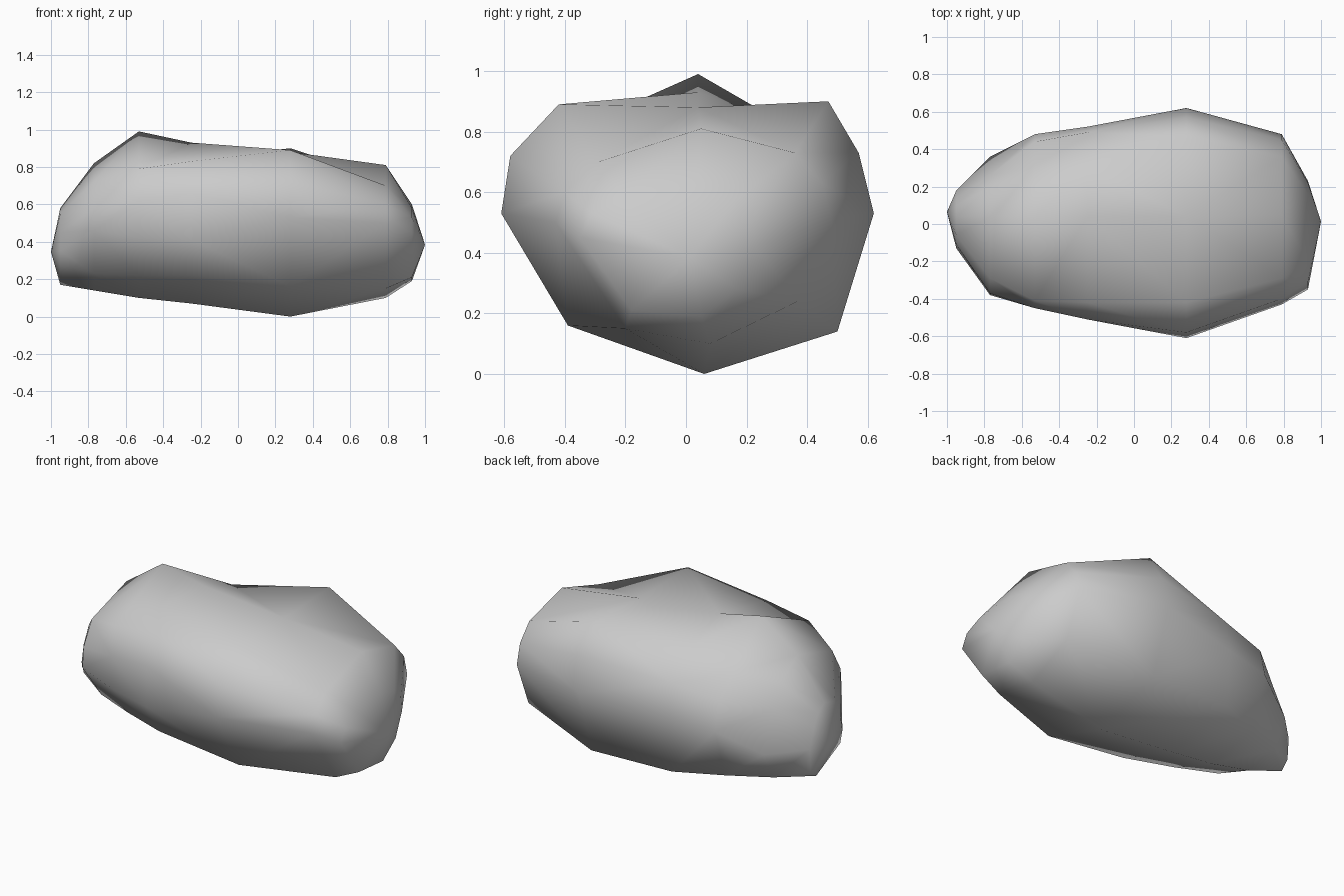
import bpy
import bmesh

# Cross-sections of the boulder: x -> (y, z) points, running from the
# front middle up over the top, down the back and along the underside
SECTIONS = {
    -0.95: [(-.13, .35), (-.11, .45), (-.06, .55), (.04, .58), (.10, .54),
            (.14, .47), (.18, .35), (.17, .22), (.12, .17), (-.11, .28)],
    -0.77: [(-.38, .46), (-.37, .58), (-.29, .72), (.04, .82), (.20, .71),
            (.26, .58), (.36, .34), (.27, .17), (.05, .14), (-.20, .23)],
    -0.53: [(-.44, .42), (-.45, .62), (-.41, .79), (.04, .99), (.30, .75),
            (.44, .63), (.48, .46), (.38, .16), (.03, .10), (-.29, .22)],
    -0.25: [(-.51, .41), (-.51, .66), (-.42, .83), (.04, .93), (.30, .84),
            (.49, .68), (.52, .49), (.49, .15), (.03, .07), (-.39, .22)],
    0.28: [(-.61, .53), (-.58, .72), (-.42, .89), (.04, .88), (.47, .90),
           (.57, .73), (.62, .53), (.50, .14), (.06, .00), (-.39, .16)],
    0.79: [(-.43, .50), (-.40, .60), (-.29, .70), (.05, .81), (.36, .73),
           (.45, .63), (.48, .51), (.37, .24), (.08, .10), (-.20, .15)],
    0.93: [(-.35, .45), (-.31, .53), (-.20, .58), (.04, .60), (.16, .57),
           (.22, .51), (.23, .42), (.17, .28), (.05, .19), (-.18, .21)],
}

# Boulder: loft the sections, then close each end to a slightly low tip
bm = bmesh.new()
rings = [[bm.verts.new((x, y, z)) for y, z in pts] for x, pts in SECTIONS.items()]
n = len(rings[0])
for a, b in zip(rings, rings[1:]):
    for i in range(n):
        j = (i + 1) % n
        bm.faces.new((a[i], a[j], b[j], b[i]))
for ring, x in ((rings[0], -1), (rings[-1], 1)):
    y = sum(v.co.y for v in ring) / n + 0.03
    z = sum(v.co.z for v in ring) / n - 0.05
    tip = bm.verts.new((x, y, z))
    for i in range(n):
        bm.faces.new((ring[i], ring[(i + 1) % n], tip))

bmesh.ops.triangulate(bm, faces=bm.faces[:])
bmesh.ops.recalc_face_normals(bm, faces=bm.faces[:])
for f in bm.faces:
    f.smooth = True

mesh = bpy.data.meshes.new("boulder")
bm.to_mesh(mesh)
bm.free()
boulder = bpy.data.objects.new("boulder", mesh)
bpy.context.collection.objects.link(boulder)
